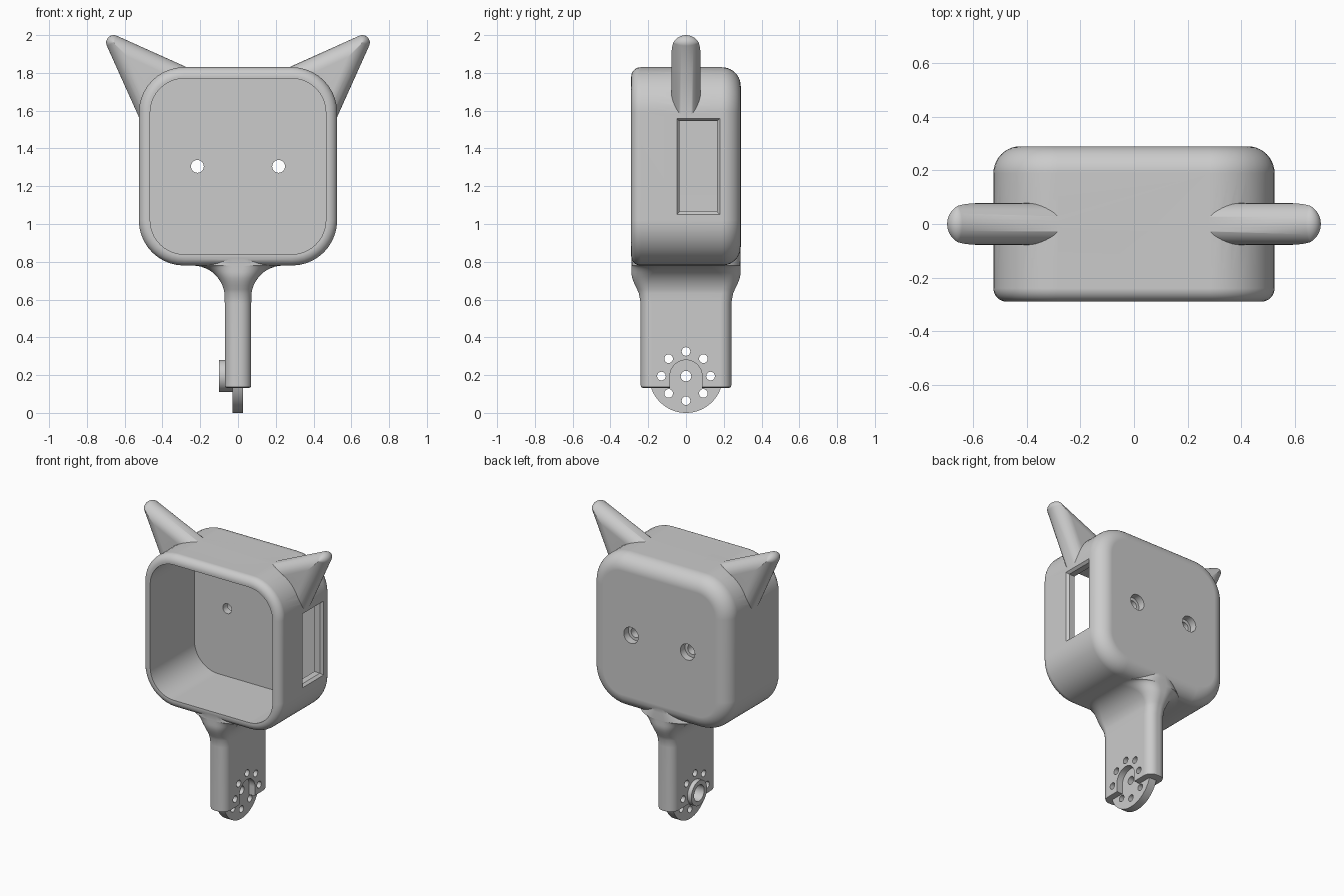
import bpy, bmesh, math
from mathutils import Vector

if "Cube" in bpy.data.objects:
    bpy.data.objects.remove(bpy.data.objects["Cube"])

grey = bpy.data.materials.new("light_grey")
grey.diffuse_color = (0.6, 0.6, 0.6, 1)
grey.use_nodes = True
grey.node_tree.nodes["Principled BSDF"].inputs["Base Color"].default_value = grey.diffuse_color


def loft(name, rings):
    """Closed solid skinned through equal-length rings of 3D points."""
    bm = bmesh.new()
    loops = [[bm.verts.new(p) for p in ring] for ring in rings]
    n = len(loops[0])
    for a, b in zip(loops, loops[1:]):
        for i in range(n):
            j = (i + 1) % n
            bm.faces.new((a[i], a[j], b[j], b[i]))
    bm.faces.new(loops[0])
    bm.faces.new(loops[-1])
    bmesh.ops.remove_doubles(bm, verts=bm.verts, dist=1e-5)
    bmesh.ops.recalc_face_normals(bm, faces=bm.faces)
    me = bpy.data.meshes.new(name)
    bm.to_mesh(me)
    bm.free()
    me.materials.append(grey)
    ob = bpy.data.objects.new(name, me)
    bpy.context.collection.objects.link(ob)
    return ob


def rounded(hu, hv, r, seg=10):
    """Outline of a rounded rectangle centred on the origin."""
    pts = []
    for k, (su, sv) in enumerate(((1, 1), (-1, 1), (-1, -1), (1, -1))):
        for i in range(seg + 1):
            t = math.radians(90 * (k + i / seg))
            pts.append((su * (hu - r) + r * math.cos(t), sv * (hv - r) + r * math.sin(t)))
    return pts


def cylinder(name, axis, centre, r, lo, hi, n=48):
    """Cylinder along x or y; centre is (y, z) or (x, z)."""
    rings = []
    for h in (lo, hi):
        ring = []
        for i in range(n):
            t = 2 * math.pi * i / n
            a, b = centre[0] + r * math.cos(t), centre[1] + r * math.sin(t)
            ring.append((h, a, b) if axis == "x" else (a, h, b))
        rings.append(ring)
    return loft(name, rings)


def combine(target, other, operation):
    mod = target.modifiers.new("bool", "BOOLEAN")
    mod.operation, mod.object, mod.solver = operation, other, "EXACT"
    bpy.context.view_layer.objects.active = target
    bpy.ops.object.modifier_apply(modifier=mod.name)
    bpy.data.objects.remove(other, do_unlink=True)


# Head: rounded square box, softer edge at the back than at the front
CZ = 1.305
profile = []
for i in range(9):
    t = math.pi / 2 * i / 8
    profile.append((-0.29 + 0.05 * (1 - math.sin(t)), 0.05 * (1 - math.cos(t))))
profile = [(-0.29 + 0.05 * (1 - math.sin(math.pi / 2 * i / 8)),
            0.05 * (1 - math.cos(math.pi / 2 * i / 8))) for i in range(8, -1, -1)]
profile += [(0.29 - 0.1 * (1 - math.sin(math.pi / 2 * i / 10)),
             0.1 * (1 - math.cos(math.pi / 2 * i / 10))) for i in range(11)]
body = loft("head_and_handle", [[(u, y, CZ + v) for u, v in rounded(0.525 - d, 0.525 - d, 0.24 - d)]
                                for y, d in profile])

# Ears: wedge with a rounded tip and fully rounded rim
A, R, T, U = math.radians(20.8), 0.04, 0.078, 0.5


def ear_ring(side, y, d):
    pts = []
    push = max(d - R, 0) / math.sin(A)
    rad = max(R - d, 0.0004)
    half = U * math.tan(A) + (R - d) / math.cos(A)
    pts.append((U, -half))
    for i in range(13):
        t = (math.pi / 2 - A) * (i / 6 - 1)
        pts.append((push - rad * math.cos(t), rad * math.sin(t)))
    pts.append((U, half))
    s = math.sqrt(0.5)
    return [(side * (0.658 - s * (u + v)), y, 1.96 - s * (u - v)) for u, v in pts]


for side in (-1, 1):
    rings = []
    for i in range(-9, 10):
        t = math.pi / 2 * i / 9
        rings.append(ear_ring(side, T * math.sin(t), T * (1 - math.cos(t))))
    combine(body, loft("ear", rings), "UNION")

# Handle: flat bar flaring into the underside of the head
sections = [(0.133, 0.06, 0.23, 0.05), (0.136, 0.067, 0.237, 0.057), (0.145, 0.07, 0.24, 0.06),
            (0.58, 0.07, 0.24, 0.06)]
for i in range(1, 13):
    t = math.pi / 2 * i / 12
    z = 0.61 + 0.17 * math.sin(t)
    k = min(max((z - 0.59) / 0.15, 0), 1)
    hx = 0.24 - 0.17 * math.cos(t)
    sections.append((z, hx, 0.24 + 0.0485 * k * k * (3 - 2 * k), 0.06 + 0.85 * (hx - 0.07)))
sections += [(0.83, 0.17, 0.2885, 0.15), (0.89, 0.08, 0.287, 0.075)]
handle = loft("handle", [[(u, v, z) for u, v in rounded(hx, hy, r)] for z, hx, hy, r in sections])

# Arched recess on the right of the handle
HZ = 0.195
arch = [(0.085 * math.cos(math.pi * i / 24), HZ + 0.085 * math.sin(math.pi * i / 24)) for i in range(25)]
arch += [(-0.085, 0.05), (0.085, 0.05)]
combine(handle, loft("recess", [[(x, y, z) for y, z in arch] for x in (0.012, 0.2)]), "DIFFERENCE")

# Pivot disc and boss at the lower end
combine(handle, cylinder("disc", "x", (0, HZ), 0.195, -0.03, 0.026, 72), "UNION")
combine(handle, cylinder("boss", "x", (0, HZ), 0.085, -0.1, 0.0), "UNION")
combine(handle, cylinder("boss_bore", "x", (0, HZ), 0.055, -0.2, -0.015), "DIFFERENCE")
combine(handle, cylinder("centre_hole", "x", (0, HZ), 0.028, -0.3, 0.3, 24), "DIFFERENCE")
for i in range(8):
    t = math.pi / 4 * i
    c = (0.13 * math.cos(t), HZ + 0.13 * math.sin(t))
    combine(handle, cylinder("ring_hole", "x", c, 0.023, -0.3, 0.3, 24), "DIFFERENCE")
combine(body, handle, "UNION")

# Cavity open to the front
combine(body, loft("cavity", [[(u, y, CZ + v) for u, v in rounded(0.465, 0.465, 0.18)]
                              for y in (-0.5, 0.19)]), "DIFFERENCE")

# Window through the right wall with a flared rim
rings = []
for x, f in ((0.40, 0), (0.508, 0), (0.53, 0.018), (0.6, 0.018)):
    y0, y1, z0, z1 = -0.035 - f, 0.165 + f, 1.065 - f, 1.545 + f
    rings.append([(x, y0, z0), (x, y1, z0), (x, y1, z1), (x, y0, z1)])
combine(body, loft("window", rings), "DIFFERENCE")

# Two counterbored screw holes through the back wall
for side in (-1, 1):
    c = (side * 0.215, CZ)
    combine(body, cylinder("screw_hole", "y", c, 0.034, 0.1, 0.4, 32), "DIFFERENCE")
    combine(body, cylinder("counterbore", "y", c, 0.055, 0.24, 0.4, 32), "DIFFERENCE")

# Smooth shading with crisp edges
bpy.ops.object.select_all(action="DESELECT")
body.select_set(True)
bpy.context.view_layer.objects.active = body
bpy.ops.object.shade_smooth_by_angle(angle=math.radians(30))
weighted = body.modifiers.new("weighted_normals", "WEIGHTED_NORMAL")
weighted.keep_sharp = True
